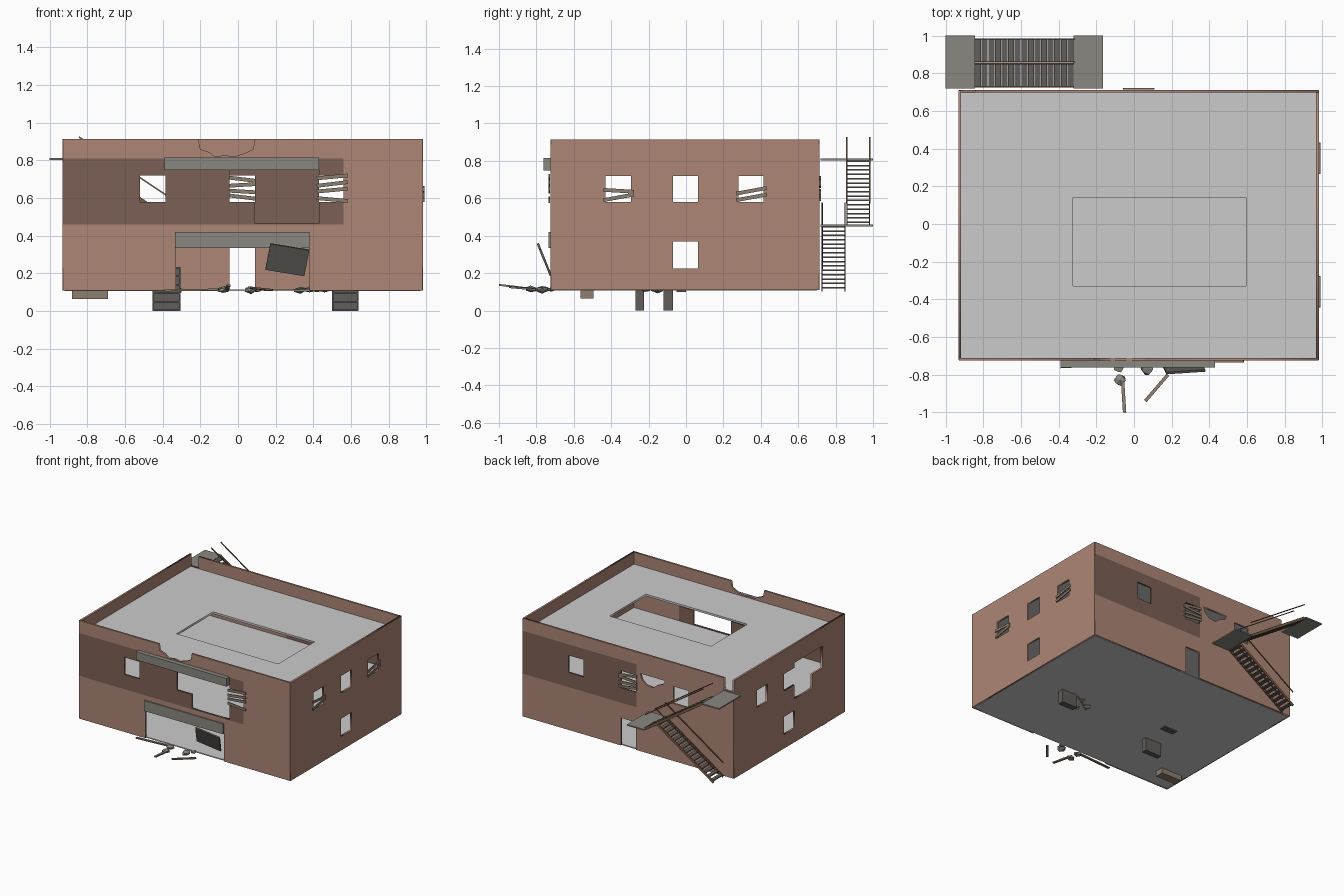
import bpy, bmesh, math, random
from mathutils import Matrix, Vector

if "Cube" in bpy.data.objects:
    bpy.data.objects.remove(bpy.data.objects["Cube"])

random.seed(4)


def mat(name, c):
    m = bpy.data.materials.new(name)
    m.diffuse_color = (*c, 1)
    m.use_nodes = True
    m.node_tree.nodes["Principled BSDF"].inputs["Base Color"].default_value = m.diffuse_color
    return m


BRICK = mat("brick", (0.42, 0.24, 0.18))
DARK = mat("dark_brick", (0.2, 0.115, 0.09))
WOOD = mat("weathered_wood", (0.27, 0.21, 0.16))
STONE = mat("stone", (0.25, 0.245, 0.215))
IRON = mat("iron", (0.12, 0.11, 0.1))
RUST = mat("rust", (0.2, 0.11, 0.06))
FRONT = Matrix(((1, 0, 0, 0), (0, 0, -1, 0), (0, 1, 0, 0), (0, 0, 0, 1)))
SIDE = Matrix(((0, 0, 1, 0), (1, 0, 0, 0), (0, 1, 0, 0), (0, 0, 0, 1)))


def add(name, bm, material=None):
    me = bpy.data.meshes.new(name)
    bm.to_mesh(me)
    bm.free()
    ob = bpy.data.objects.new(name, me)
    bpy.context.collection.objects.link(ob)
    if material:
        me.materials.append(material)
    return ob


def box(name, x0, x1, y0, y1, z0, z1, material=None):
    bm = bmesh.new()
    m = Matrix.Translation(((x0 + x1) / 2, (y0 + y1) / 2, (z0 + z1) / 2))
    bmesh.ops.create_cube(bm, size=1, matrix=m @ Matrix.Diagonal((x1 - x0, y1 - y0, z1 - z0, 1)))
    return add(name, bm, material)


def beam(name, a, b, w, h, material):
    """Box stretched from point a to point b."""
    a, b = Vector(a), Vector(b)
    d = b - a
    side = Vector((0, 0, 1)).cross(d).normalized()
    up = d.normalized().cross(side)
    m = Matrix((d, side * w, up * h)).transposed().to_4x4()
    m.translation = (a + b) / 2
    bm = bmesh.new()
    bmesh.ops.create_cube(bm, size=1, matrix=m)
    return add(name, bm, material)


def rect(u0, u1, v0, v1):
    return [(u0, v0), (u1, v0), (u1, v1), (u0, v1)]


def slab(name, outline, holes, frame, offset, thick, material=None, band=None):
    """Flat plate with holes; band = (u0, u1) is the darker painted strip."""
    cu = bpy.data.curves.new(name, 'CURVE')
    cu.dimensions, cu.fill_mode, cu.extrude = '2D', 'BOTH', thick / 2
    for pts in [outline] + holes:
        sp = cu.splines.new('POLY')
        sp.points.add(len(pts) - 1)
        for p, (u, v) in zip(sp.points, pts):
            p.co = (u, v, 0, 1)
        sp.use_cyclic_u = True
    tmp = bpy.data.objects.new(name + "_curve", cu)
    bpy.context.collection.objects.link(tmp)
    me = bpy.data.meshes.new_from_object(tmp.evaluated_get(bpy.context.evaluated_depsgraph_get()))
    bpy.data.objects.remove(tmp)
    me.materials.clear()
    bm = bmesh.new()
    bm.from_mesh(me)
    bmesh.ops.remove_doubles(bm, verts=bm.verts, dist=1e-5)
    if band:
        for co, no in (((0, .46, 0), (0, 1, 0)), ((0, .81, 0), (0, 1, 0)),
                       ((band[0], 0, 0), (1, 0, 0)), ((band[1], 0, 0), (1, 0, 0))):
            bmesh.ops.bisect_plane(bm, geom=bm.verts[:] + bm.edges[:] + bm.faces[:],
                                   plane_co=co, plane_no=no)
        for f in bm.faces:
            c = f.calc_center_median()
            f.material_index = int(.459 < c.y < .811 and band[0] - .001 < c.x < band[1] + .001)
    else:
        for f in bm.faces:
            f.material_index = 0
    bm.transform(Matrix.Translation(offset) @ frame)
    bmesh.ops.recalc_face_normals(bm, faces=bm.faces)
    ob = add(name, bm, material)
    if band:
        ob.data.materials.append(DARK)
    return ob


# Outer walls
T = .015
win = lambda u: rect(u, u + .135, .58, .72)
slab("front_wall",
     [(-.93, .11), (-.33, .11), (-.33, .335), (.38, .335), (.38, .11), (.98, .11), (.98, .913),
      (.09, .913), (.08, .86), (.04, .84), (-.02, .82), (-.07, .828), (-.12, .82), (-.155, .845),
      (-.2, .86), (-.21, .913), (-.93, .913)],
     [win(-.52), [(-.045, .58), (.09, .58), (.09, .465), (.43, .465), (.43, .58), (.56, .58),
                  (.56, .72), (.43, .72), (.43, .75), (-.045, .75)]],
     FRONT, (0, -.718, 0), T, BRICK, (-.93, .56))
slab("back_wall",
     [(-.93, .11), (-.045, .11), (-.045, .335), (.09, .335), (.09, .11), (.98, .11), (.98, .913),
      (-.845, .913), (-.845, .815), (-.93, .815)],
     [win(-.52), win(-.045), win(.43),
      [(-.085, .745), (-.31, .745), (-.29, .71), (-.24, .69), (-.2, .66), (-.14, .665), (-.1, .7)]],
     FRONT, (0, .705, 0), T, BRICK, (-.05, .98))
low = rect(-.07, .065, .225, .37)
edge = rect(-.722, .71, .11, .913)
slab("right_wall", edge, [win(-.43), win(-.07), win(.28), low], SIDE, (.975, 0, 0), T, BRICK)
slab("left_wall", edge,
     [win(.28), low, [(.065, .58), (.065, .72), (-.07, .72), (-.07, .76), (-.43, .76), (-.43, .58),
                      (-.3, .58), (-.3, .465), (-.07, .465), (-.07, .58)]],
     SIDE, (-.925, 0, 0), T, BRICK)

# Floors and the roof with its skylight hole
box("ground_floor", -.92, .97, -.712, .7, .108, .116)
box("upper_floor", -.92, .97, -.712, .7, .445, .46)
slab("roof", rect(-.92, .97, -.712, .7), [rect(-.325, .595, -.33, .14)], Matrix(), (0, 0, .807), .016)

# Lintels over the front openings
box("upper_lintel", -.39, .43, -.762, -.722, .748, .815, STONE)
box("lower_lintel", -.335, .38, -.735, -.71, .335, .42, STONE)

# Sheet leaning out of the ground floor opening
sheet = box("hanging_sheet", -.105, .105, -.006, .006, -.075, .075, IRON)
sheet.matrix_world = (Matrix.Translation((.262, -.758, .273))
                      @ Matrix.Rotation(math.radians(22), 4, 'X')
                      @ Matrix.Rotation(math.radians(10), 4, 'Y'))


# Boards nailed across windows
def boards(name, u, fixed, axis, rows):
    for i, (z0, z1) in enumerate(rows):
        a, b = (u - .012, fixed, z0), (u + .152, fixed, z1)
        if axis == 'y':
            a, b = (fixed, a[0], z0), (fixed, b[0], z1)
        beam(f"{name}_{i}", a, b, .008, .02, WOOD)


boards("front_board", .43, -.73, 'x', [(.60, .585), (.635, .65), (.665, .685), (.705, .72)])
boards("back_board", -.045, .717, 'x', [(.615, .595), (.64, .63), (.665, .675), (.71, .69)])
boards("right_board_a", -.43, .987, 'y', [(.645, .635), (.59, .62)])
boards("right_board_b", .28, .987, 'y', [(.59, .62), (.625, .655)])

# Fire escape at the back: two landings, two flights with handrails
for nm, x0, x1, z in (("top_landing", -1, -.845, .813), ("middle_landing", -.32, -.165, .46)):
    box(nm, x0, x1, .72, 1, z - .01, z, STONE)
N = 15
for flight, y0, y1, xa, xb, z0 in (("lower", .728, .85, -.845, -.32, .11),
                                   ("upper", .86, .982, -.32, -.845, .46)):
    for i in range(N):
        t = (i + .5) / N
        x, z = xa + (xb - xa) * t, z0 + .35 * t
        box(f"{flight}_tread_{i}", x - .016, x + .016, y0, y1, z - .004, z + .004, IRON)
    for y in (y0, y1):
        beam(f"{flight}_stringer", (xa, y, z0), (xb, y, z0 + .35), .006, .02, RUST)
        beam(f"{flight}_handrail", (xa, y, z0 + .115), (xb, y, z0 + .465), .007, .007, RUST)


# Sunken shelves and crate on the ground floor
def shelf(name, x0, x1, y0, y1):
    box(name + "_back", x0, x1, y1 - .006, y1, 0, .235, IRON)
    for x in (x0, x1 - .008):
        box(name + "_side", x, x + .008, y0, y1, 0, .235, IRON)
    for i in range(6):
        z = i * .0454
        box(f"{name}_board_{i}", x0, x1, y0, y1, z, z + .008, IRON)


shelf("left_shelf", -.455, -.305, -.27, -.225)
shelf("right_shelf", .5, .64, -.12, -.07)
box("crate", -.88, -.69, -.565, -.495, .065, .16, WOOD)
box("fallen_panel", -.42, -.3, -.05, 0, .1, .122, IRON)


# Rubble
def rock(x, y, z, r):
    bm = bmesh.new()
    bmesh.ops.create_icosphere(bm, subdivisions=1, radius=r)
    for v in bm.verts:
        v.co *= random.uniform(.75, 1.15)
        v.co.z *= .55
    bm.transform(Matrix.Translation((x, y, z)))
    add("rubble", bm, STONE)


for x, y, r in ((-.08, -.755, .035), (-.075, -.83, .034), (.07, -.77, .038), (.33, -.15, .035),
                (.42, -.1, .03), (.46, -.17, .028), (.38, -.22, .03), (.1, -.72, .025)):
    rock(x, y, .113, r)
for a, b in (((-.39, -.757, .11), (-.08, -.742, .115)), ((-.06, -.84, .118), (-.05, -1, .137)),
             ((.06, -.94, .125), (.18, -.8, .112)), ((.3, -.2, .112), (.48, -.08, .112))):
    beam("broken_plank", a, b, .018, .01, WOOD)
